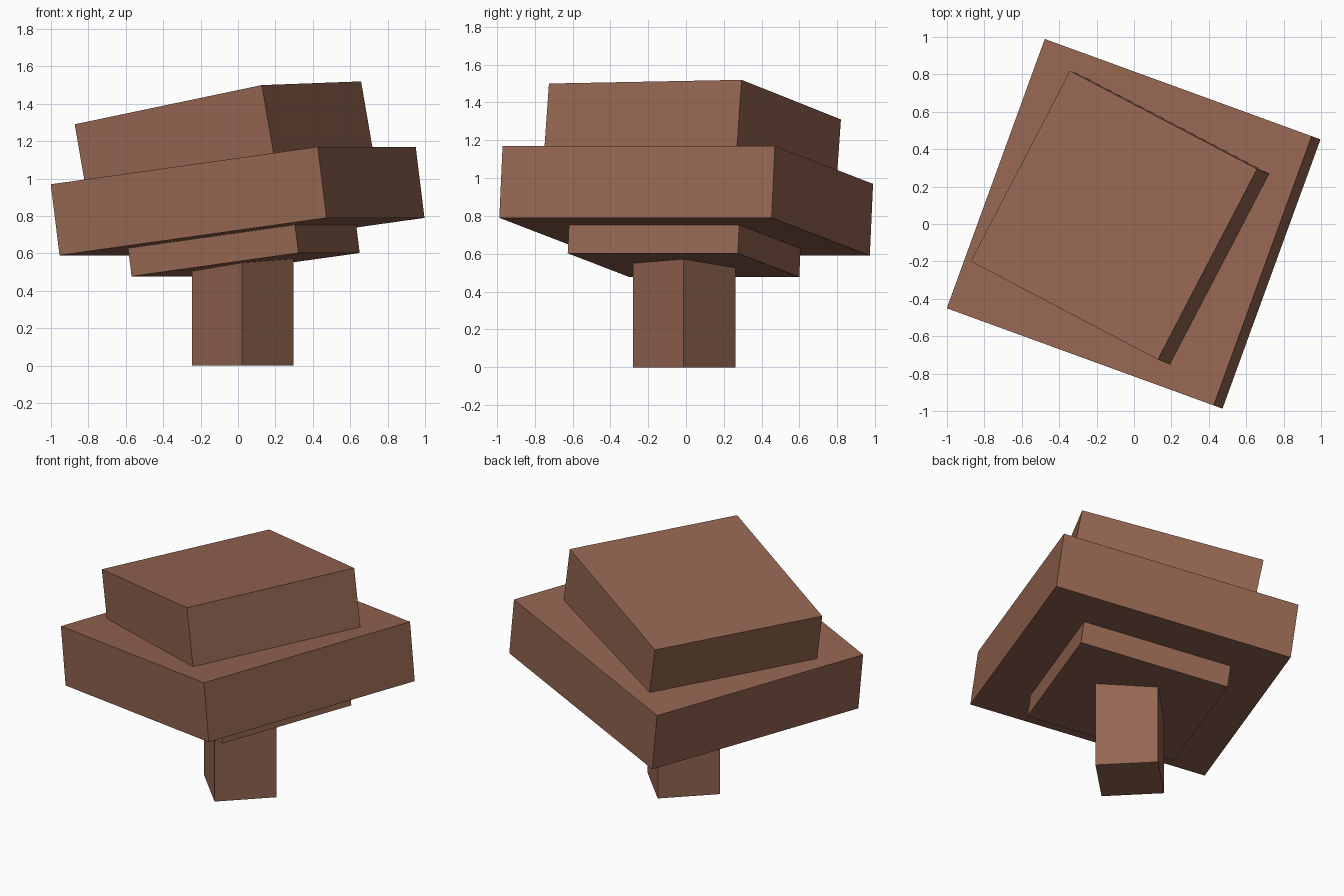
import bpy
import math

if "Cube" in bpy.data.objects:
    bpy.data.objects.remove(bpy.data.objects["Cube"])

U = 0.383  # block unit

bark = bpy.data.materials.new("bark brown")
bark.diffuse_color = (0.296, 0.130, 0.082, 1)
bark.use_nodes = True
bark.node_tree.nodes["Principled BSDF"].inputs["Base Color"].default_value = bark.diffuse_color


def block(name, centre, size, degrees):
    """Box with real dimensions, tilted and turned about its centre."""
    bpy.ops.mesh.primitive_cube_add(
        size=1, location=centre, rotation=[math.radians(a) for a in degrees])
    ob = bpy.context.object
    ob.name = name
    ob.scale = size
    bpy.ops.object.transform_apply(location=False, rotation=False, scale=True)
    ob.data.materials.append(bark)
    return ob


# Upright stem, turned corner-forward
block("stem", (0.025, -0.01, 0.2875), (U, U, 0.575), (0, 0, 44.5))
# Small tilted layer under the cap
block("cap_underside", (0.029, -0.009, 0.635), (2.5 * U, 2.5 * U, U / 2), (0, -7.5, -20))
# Wide cap slab
block("cap_slab", (-0.002, 0.001, 0.88), (4 * U, 4 * U, U), (0, -7.5, -20))
# Smaller block on top, turned a little further
block("cap_top", (-0.075, 0.034, 1.217), (3 * U, 3 * U, U), (1, -10.5, -27.7))
